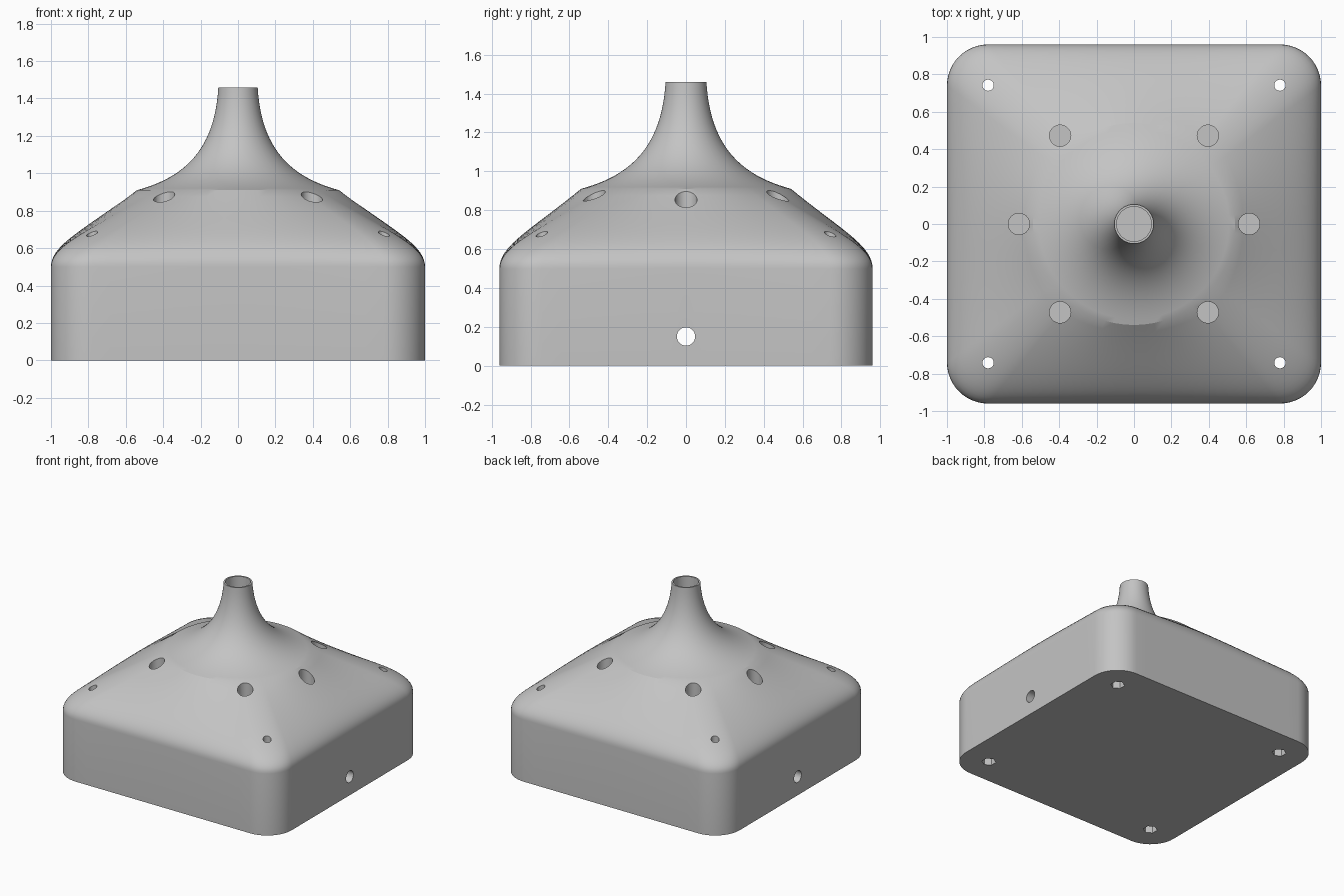
import bpy, bmesh, math
from mathutils import Vector, Matrix

cube = bpy.data.objects.get("Cube")
if cube:
    bpy.data.objects.remove(cube, do_unlink=True)

grey = bpy.data.materials.new("plain grey")
grey.use_nodes = True
colour = (0.55, 0.55, 0.55, 1)
grey.diffuse_color = colour
grey.node_tree.nodes["Principled BSDF"].inputs["Base Color"].default_value = colour

HALF_X, HALF_Y, CORNER = 1.0, 0.96, 0.22
WALL_TOP, COLLAR_Z, COLLAR_R = 0.5, 0.91, 0.54
NECK_TOP, NECK_R = 1.46, 0.105


def bezier(points, steps):
    """Cubic curve samples, leaving out the first point."""
    a, b, c, d = (Vector(p) for p in points)
    samples = []
    for i in range(1, steps + 1):
        t = i / steps
        u = 1 - t
        samples.append(a * u**3 + b * 3 * u * u * t + c * 3 * u * t * t + d * t**3)
    return samples


def rounded_rectangle(arc_steps=12, side_steps=16):
    """Outline points, counter-clockwise, with evenly divided straight sides."""
    cx, cy = HALF_X - CORNER, HALF_Y - CORNER
    corners = []
    for k, (sx, sy) in enumerate([(1, 1), (-1, 1), (-1, -1), (1, -1)]):
        arc = []
        for i in range(arc_steps + 1):
            a = math.pi / 2 * (k + i / arc_steps)
            arc.append(Vector((sx * cx + CORNER * math.cos(a),
                               sy * cy + CORNER * math.sin(a))))
        corners.append(arc)
    outline = []
    for k, arc in enumerate(corners):
        outline += arc
        following = corners[(k + 1) % 4][0]
        outline += [arc[-1].lerp(following, i / side_steps) for i in range(1, side_steps)]
    return outline


def make_object(name, bm):
    bmesh.ops.recalc_face_normals(bm, faces=bm.faces)
    mesh = bpy.data.meshes.new(name)
    bm.to_mesh(mesh)
    bm.free()
    mesh.materials.append(grey)
    obj = bpy.data.objects.new(name, mesh)
    bpy.context.collection.objects.link(obj)
    return obj


def make_body():
    """Straight walls, roof blending into a circle, then a flared neck."""
    outline = rounded_rectangle()
    circle = [p.normalized() for p in outline]
    rings = [(outline, 0), (outline, WALL_TOP)]
    roof = bezier([(1, WALL_TOP), (1, 0.62), (0.82, 0.70), (COLLAR_R, COLLAR_Z)], 18)
    for r, z in roof:
        s = (1 - r) / (1 - COLLAR_R)
        rings.append(([o.lerp(c * COLLAR_R, s) for o, c in zip(outline, circle)], z))
    neck = bezier([(COLLAR_R, COLLAR_Z), (0.28, 0.98), (0.125, 1.13), (NECK_R, NECK_TOP)], 24)
    for r, z in neck:
        rings.append(([c * r for c in circle], z))

    bm = bmesh.new()
    loops = [[bm.verts.new((p.x, p.y, z)) for p in pts] for pts, z in rings]
    n = len(outline)
    for low, high in zip(loops, loops[1:]):
        for i in range(n):
            j = (i + 1) % n
            bm.faces.new((low[i], low[j], high[j], high[i]))
    bm.faces.new(loops[0][::-1])
    bm.faces.new(loops[-1])
    return make_object("domed_housing", bm)


def cut(body, start, end, radius, sides=32):
    """Drill a straight hole from start to end."""
    start, end = Vector(start), Vector(end)
    axis = end - start
    turn = axis.to_track_quat('Z', 'Y').to_matrix().to_4x4()
    bm = bmesh.new()
    bmesh.ops.create_cone(bm, cap_ends=True, segments=sides, radius1=radius, radius2=radius,
                          depth=axis.length,
                          matrix=Matrix.Translation((start + end) / 2) @ turn)
    cutter = make_object("hole_cutter", bm)
    cutter.hide_render = True
    mod = body.modifiers.new("hole", 'BOOLEAN')
    mod.operation = 'DIFFERENCE'
    mod.solver = 'EXACT'
    mod.object = cutter
    bpy.context.view_layer.objects.active = body
    bpy.ops.object.modifier_apply(modifier=mod.name)
    bpy.data.objects.remove(cutter, do_unlink=True)


body = make_body()

# Neck bore
cut(body, (0, 0, 0.92), (0, 0, 1.6), 0.093, 48)

# Ring of six blind sockets around the collar
for k in range(6):
    a = k * math.pi / 3
    x, y = 0.615 * math.cos(a), 0.545 * math.sin(a)
    if k % 3:
        x, y = 0.395 * math.copysign(1, x), 0.472 * math.copysign(1, y)
    cut(body, (x, y, 0.72), (x, y, 1.3), 0.057)

# Corner screw holes with hexagonal nut pockets underneath
for sx in (-1, 1):
    for sy in (-1, 1):
        x, y = sx * 0.78, sy * 0.742
        cut(body, (x, y, -0.1), (x, y, 1), 0.03, 24)
        cut(body, (x, y, -0.1), (x, y, 0.1), 0.053, 6)

# Cross hole through both side walls
cut(body, (-1.2, 0, 0.15), (1.2, 0, 0.15), 0.047)

# Smooth shading with crisp hole rims
bpy.ops.object.select_all(action='DESELECT')
body.select_set(True)
bpy.context.view_layer.objects.active = body
bpy.ops.object.shade_smooth_by_angle(angle=math.radians(20))
